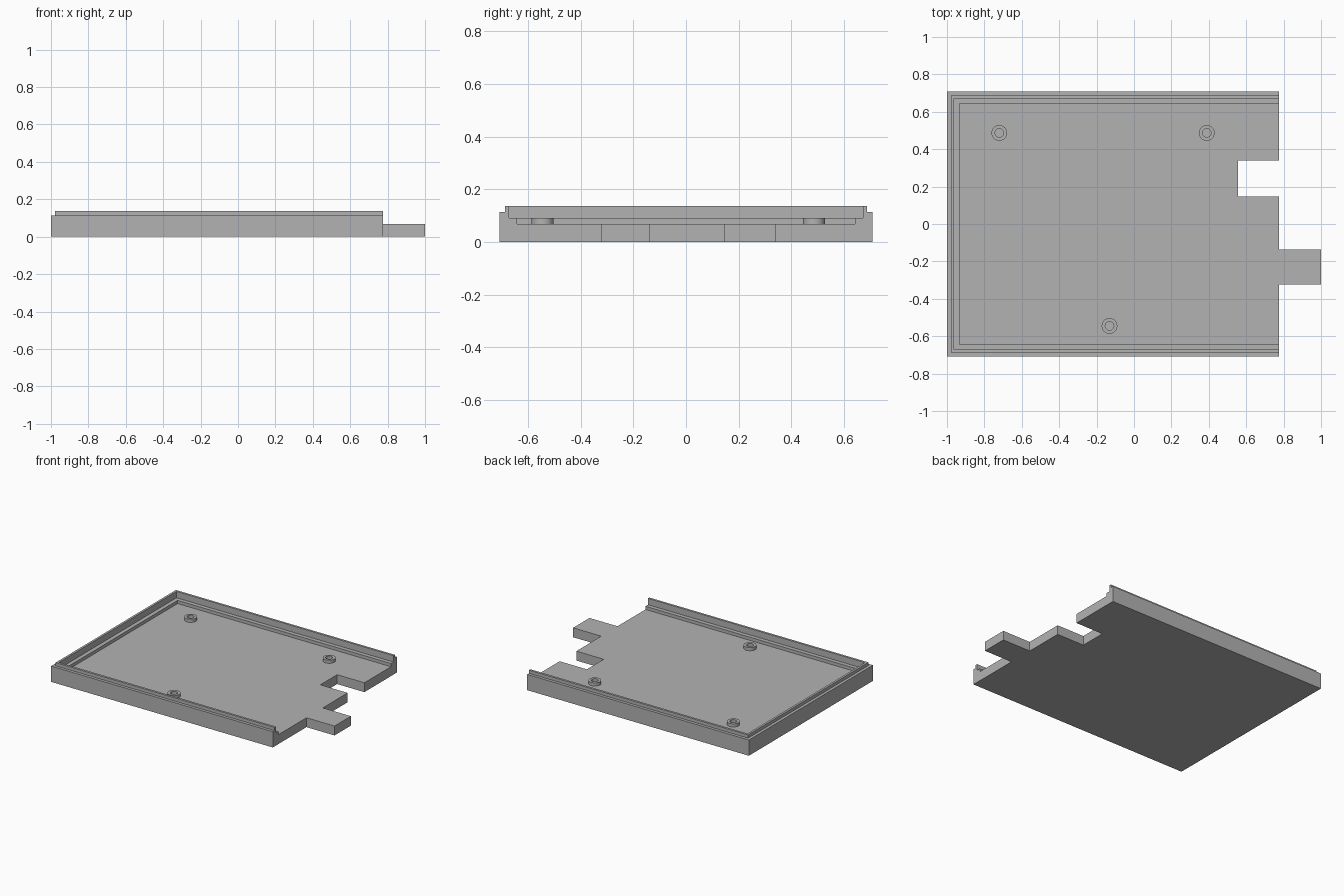
import bpy, bmesh, math

cube = bpy.data.objects.get("Cube")
if cube:
    bpy.data.objects.remove(cube, do_unlink=True)

grey = bpy.data.materials.new("plain grey")
grey.use_nodes = True
colour = (0.45, 0.45, 0.45, 1)
grey.diffuse_color = colour
grey.node_tree.nodes["Principled BSDF"].inputs["Base Color"].default_value = colour

FLOOR, LEDGE, SHOULDER, TOP = 0.068, 0.091, 0.114, 0.137
RIGHT, LEFT, HALF = 0.775, -1.0, 0.709


def finish(bm, name):
    bmesh.ops.recalc_face_normals(bm, faces=bm.faces[:])
    mesh = bpy.data.meshes.new(name)
    bm.to_mesh(mesh)
    bm.free()
    mesh.materials.append(grey)
    obj = bpy.data.objects.new(name, mesh)
    bpy.context.collection.objects.link(obj)
    return obj


def case_tray():
    bm = bmesh.new()
    # Stepped rim section: distance inward from the outer wall, height
    section = [(0, 0), (0, SHOULDER), (0.021, SHOULDER), (0.021, TOP),
               (0.037, TOP), (0.037, LEDGE), (0.066, LEDGE), (0.066, FLOOR)]
    # Corners of the three-sided rim, with their inward directions
    corners = [(RIGHT, -HALF, 0, 1), (LEFT, -HALF, 1, 1),
               (LEFT, HALF, 1, -1), (RIGHT, HALF, 0, -1)]
    rings = [[bm.verts.new((x + dx * d, y + dy * d, z)) for d, z in section]
             for x, y, dx, dy in corners]
    for a, b in zip(rings, rings[1:]):
        for i in range(len(section) - 1):
            bm.faces.new((a[i], a[i + 1], b[i + 1], b[i]))

    # Open edge with a notch and a protruding tab, from back to front
    edge = []
    for y0, y1, x in ((0.339, 0.147, 0.556), (-0.137, -0.324, 1.0)):
        edge += [(RIGHT, y0), (x, y0), (x, y1), (RIGHT, y1)]
    low = [bm.verts.new((x, y, 0)) for x, y in edge]
    high = [bm.verts.new((x, y, FLOOR)) for x, y in edge]
    for i in range(len(edge) - 1):
        bm.faces.new((low[i], low[i + 1], high[i + 1], high[i]))

    # Rim ends, underside and floor
    bm.faces.new(rings[-1] + [high[0], low[0]])
    bm.faces.new(rings[0] + [high[-1], low[-1]])
    bm.faces.new([r[0] for r in rings] + low)
    bm.faces.new([r[-1] for r in rings] + high)
    return finish(bm, "case_tray")


def screw_boss(name, x, y, sides=32):
    # Short hollow post standing on the floor
    bm = bmesh.new()
    outline = [(0.042, FLOOR), (0.042, LEDGE), (0.023, LEDGE), (0.023, FLOOR)]
    rings = []
    for k in range(sides):
        a = math.tau * k / sides
        rings.append([bm.verts.new((x + r * math.cos(a), y + r * math.sin(a), z))
                      for r, z in outline])
    for k in range(sides):
        a, b = rings[k], rings[(k + 1) % sides]
        for i in range(4):
            j = (i + 1) % 4
            bm.faces.new((a[i], a[j], b[j], b[i]))
    obj = finish(bm, name)
    bpy.ops.object.select_all(action="DESELECT")
    obj.select_set(True)
    bpy.context.view_layer.objects.active = obj
    bpy.ops.object.shade_smooth_by_angle(angle=math.radians(30))


case_tray()
screw_boss("back_right_screw_boss", -0.72, 0.487)
screw_boss("back_left_screw_boss", 0.389, 0.487)
screw_boss("front_screw_boss", -0.131, -0.545)
